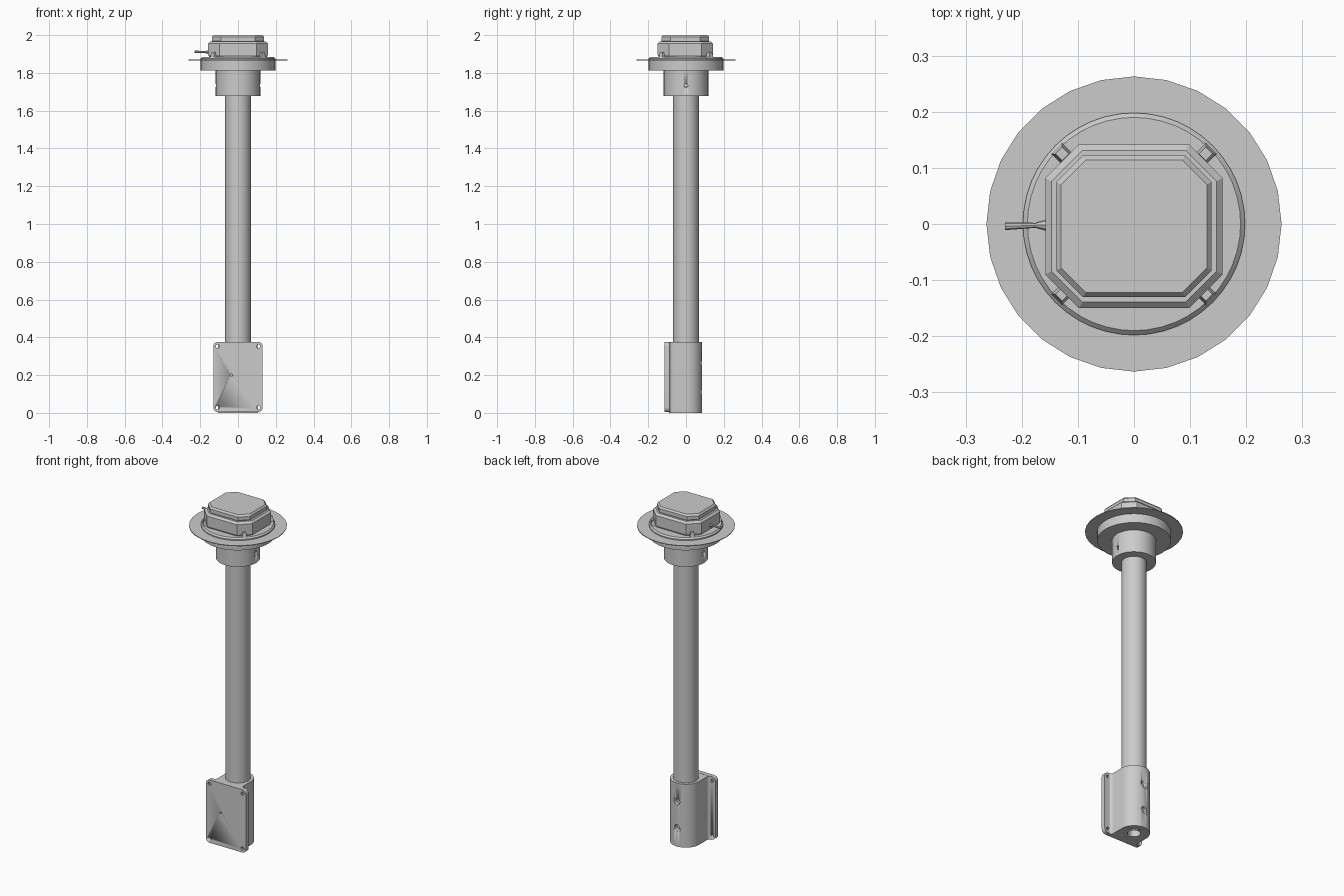
import bpy
import bmesh
from math import cos, sin, pi, radians
from mathutils import Matrix, Vector

cube = bpy.data.objects.get("Cube")
if cube:
    bpy.data.objects.remove(cube, do_unlink=True)

# One grey for everything
GREY = (0.6, 0.6, 0.6, 1)
grey = bpy.data.materials.new("plain grey")
grey.diffuse_color = GREY
grey.use_nodes = True
grey.node_tree.nodes["Principled BSDF"].inputs["Base Color"].default_value = GREY


def finish(name, bm, smooth=True):
    bmesh.ops.recalc_face_normals(bm, faces=bm.faces)
    mesh = bpy.data.meshes.new(name)
    bm.to_mesh(mesh)
    bm.free()
    mesh.materials.append(grey)
    ob = bpy.data.objects.new(name, mesh)
    bpy.context.collection.objects.link(ob)
    bpy.ops.object.select_all(action='DESELECT')
    ob.select_set(True)
    bpy.context.view_layer.objects.active = ob
    if smooth:
        bpy.ops.object.shade_smooth_by_angle(angle=radians(30))
    return ob


def loft(name, rings, smooth=True):
    """Skin a stack of equal-length point rings and cap both ends."""
    bm = bmesh.new()
    loops = [[bm.verts.new(p) for p in ring] for ring in rings]
    n = len(loops[0])
    for a, b in zip(loops, loops[1:]):
        for i in range(n):
            j = (i + 1) % n
            bm.faces.new((a[i], a[j], b[j], b[i]))
    bm.faces.new(loops[0])
    bm.faces.new(loops[-1])
    return finish(name, bm, smooth)


def lathe(name, profile, sides=48):
    return loft(name, [[(r * cos(2 * pi * i / sides), r * sin(2 * pi * i / sides), z)
                        for i in range(sides)] for r, z in profile])


def rod(name, start, end, r1, r2, sides=16):
    a, b = Vector(start), Vector(end)
    bm = bmesh.new()
    turn = (b - a).to_track_quat('Z', 'Y').to_matrix().to_4x4()
    bmesh.ops.create_cone(bm, cap_ends=True, segments=sides, radius1=r1, radius2=r2,
                          depth=(b - a).length,
                          matrix=Matrix.Translation((a + b) / 2) @ turn)
    return finish(name, bm)


def cut(ob, cutters):
    for c in cutters:
        mod = ob.modifiers.new("hole", 'BOOLEAN')
        mod.operation, mod.solver, mod.object = 'DIFFERENCE', 'EXACT', c
        bpy.context.view_layer.objects.active = ob
        bpy.ops.object.modifier_apply(modifier=mod.name)
        bpy.data.objects.remove(c, do_unlink=True)


def arc(cx, cy, r, a0, a1, n):
    return [(cx + r * cos(radians(a0 + (a1 - a0) * i / n)),
             cy + r * sin(radians(a0 + (a1 - a0) * i / n))) for i in range(n + 1)]


def chamfered(hx, hy, c, z, cy=-0.004):
    corners = [(hx, hy - c), (hx - c, hy), (c - hx, hy), (-hx, hy - c),
               (-hx, c - hy), (c - hx, -hy), (hx - c, -hy), (hx, c - hy)]
    return [(x, y + cy, z) for x, y in corners]


# Pole
lathe("pole", [(0.068, 0.1), (0.068, 1.72)])

# Clamp sleeve: round back flowing through small fillets into the plate
half = arc(0.105, -0.07, 0.02, 270, 180, 5) + arc(0, 0, 0.085, 0, 90, 14)
outline = half + [(-x, y) for x, y in reversed(half[:-1])]
sleeve = loft("clamp_sleeve", [[(x, y, z) for x, y in outline] for z in (0, 0.375)])
cut(sleeve, [rod("bore", (0, 0, -0.05), (0, 0, 0.12), 0.035, 0.035, 24)] +
    [rod("screw_hole", (0, 0.05, z), (0, 0.1, z), 0.008, 0.025, 8) for z in (0.11, 0.265)])

# Mounting plate with rounded corners and screw holes
W, LOW, HIGH, R = 0.131, 0.004, 0.376, 0.025
plate_outline = (arc(W - R, HIGH - R, R, 0, 90, 6) + arc(R - W, HIGH - R, R, 90, 180, 6) +
                 arc(R - W, LOW + R, R, 180, 270, 6) + arc(W - R, LOW + R, R, 270, 360, 6))
plate = loft("mounting_plate", [[(x, y, z) for x, z in plate_outline] for y in (-0.113, -0.088)])
cut(plate, [rod("plate_hole", (x, -0.15, z), (x, -0.05, z), 0.01, 0.01, 10)
            for x in (-0.108, 0.108) for z in (0.028, 0.352)] +
    [rod("centre_hole", (-0.035, -0.15, 0.2), (-0.035, -0.1, 0.2), 0.006, 0.006, 8)])

# Collar and flange under the head
collar = lathe("collar", [(0.118, 1.677), (0.118, 1.82)])
cut(collar, [rod("set_screw_hole", (s * 0.09, 0, 1.733), (s * 0.15, 0, 1.733), 0.01, 0.01, 10)
             for s in (1, -1)])
lathe("flange", [(0.198, 1.812), (0.198, 1.876), (0.19, 1.884)])

# Thin wide disc
lathe("brim_disc", [(0.263, 1.866), (0.263, 1.87)], 28)

# Head housing and stepped lid
loft("head_housing", [chamfered(*s) for s in (
    (0.15, 0.138, 0.055, 1.88), (0.158, 0.146, 0.06, 1.895),
    (0.158, 0.146, 0.06, 1.955), (0.147, 0.135, 0.055, 1.966))], False)
loft("head_lid", [chamfered(*s) for s in (
    (0.132, 0.12, 0.045, 1.96), (0.138, 0.126, 0.047, 1.97),
    (0.138, 0.126, 0.047, 1.99), (0.13, 0.118, 0.044, 2.0))], False)

# Corner clips between housing and flange
for sx in (-1, 1):
    for sy in (-1, 1):
        foot = Vector((sx * 0.128, sy * 0.125, 1.88))
        rod("corner_clip", foot, foot + Vector((0, 0, 0.03)), 0.02, 0.012, 4)

# Side pin
rod("side_pin_base", (-0.15, -0.002, 1.91), (-0.175, -0.002, 1.91), 0.012, 0.005, 8)
rod("side_pin", (-0.165, -0.002, 1.91), (-0.23, -0.004, 1.912), 0.004, 0.007, 8)
